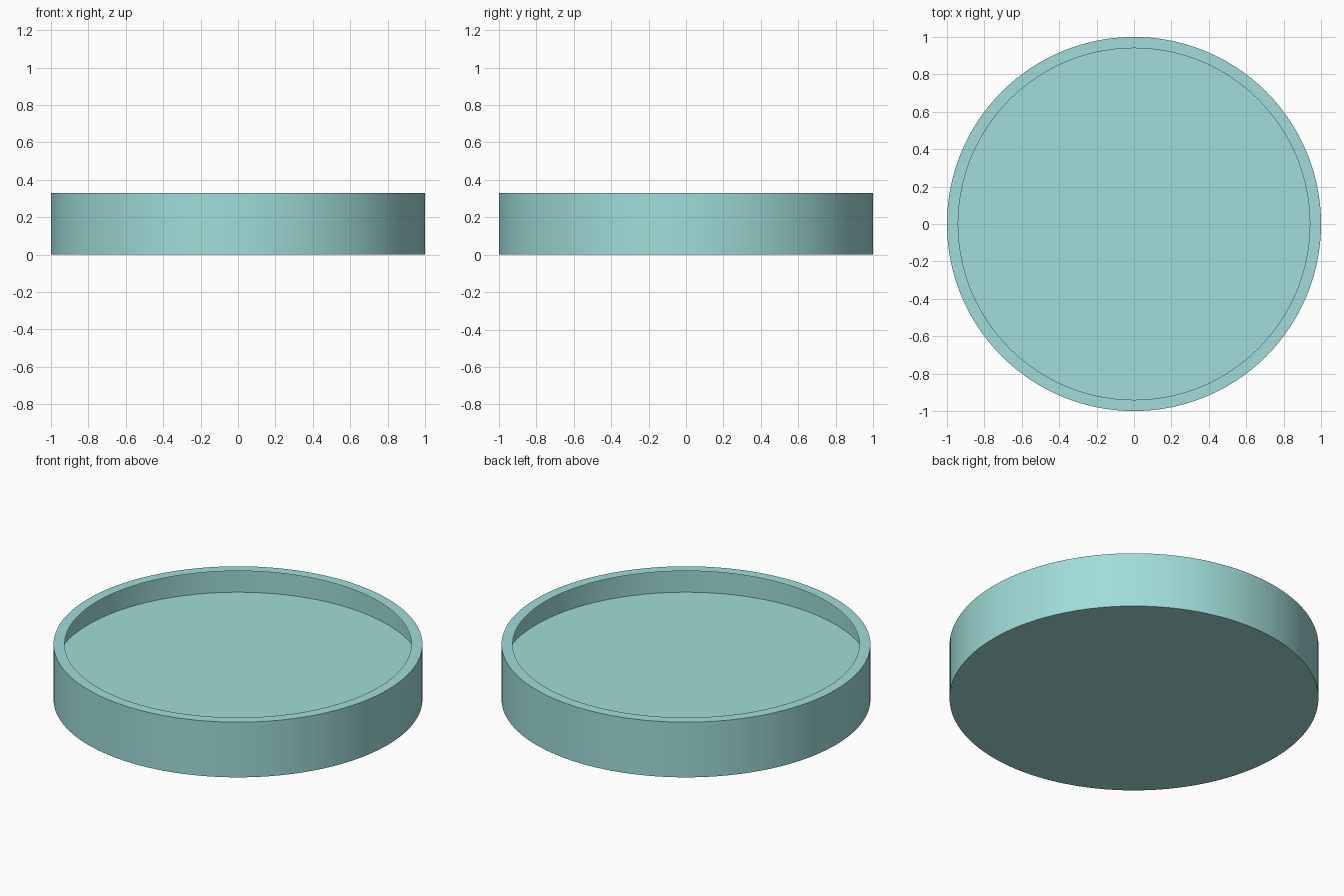
import bpy, bmesh
from math import cos, sin, pi

if "Cube" in bpy.data.objects:
    bpy.data.objects.remove(bpy.data.objects["Cube"])

SEG = 128
R, R_IN, H, FLOOR = 1.0, 0.94, 0.33, 0.175

mat = bpy.data.materials.new("pale_teal")
mat.diffuse_color = (0.35, 0.72, 0.69, 1)
mat.use_nodes = True
mat.node_tree.nodes["Principled BSDF"].inputs["Base Color"].default_value = mat.diffuse_color


def ring(bm, r, z):
    return [bm.verts.new((r * cos(2 * pi * i / SEG), r * sin(2 * pi * i / SEG), z))
            for i in range(SEG)]


def bridge(bm, a, b):
    for i in range(SEG):
        j = (i + 1) % SEG
        bm.faces.new((a[i], a[j], b[j], b[i]))


def finish(bm, name):
    mesh = bpy.data.meshes.new(name)
    bm.to_mesh(mesh)
    bm.free()
    obj = bpy.data.objects.new(name, mesh)
    bpy.context.collection.objects.link(obj)
    mesh.materials.append(mat)
    bpy.ops.object.select_all(action='DESELECT')
    obj.select_set(True)
    bpy.context.view_layer.objects.active = obj
    bpy.ops.object.shade_smooth_by_angle(angle=0.6)


# Thin outer wall with closed underside and flat inward lip
bm = bmesh.new()
bottom, top, lip = ring(bm, R, 0), ring(bm, R, H), ring(bm, R_IN, H)
bm.faces.new(bottom[::-1])
bridge(bm, bottom, top)
bridge(bm, top, lip)
finish(bm, "dish_wall")

# Raised floor reaching out to the wall under the lip
bm = bmesh.new()
bm.faces.new(ring(bm, R, FLOOR))
finish(bm, "dish_floor")
